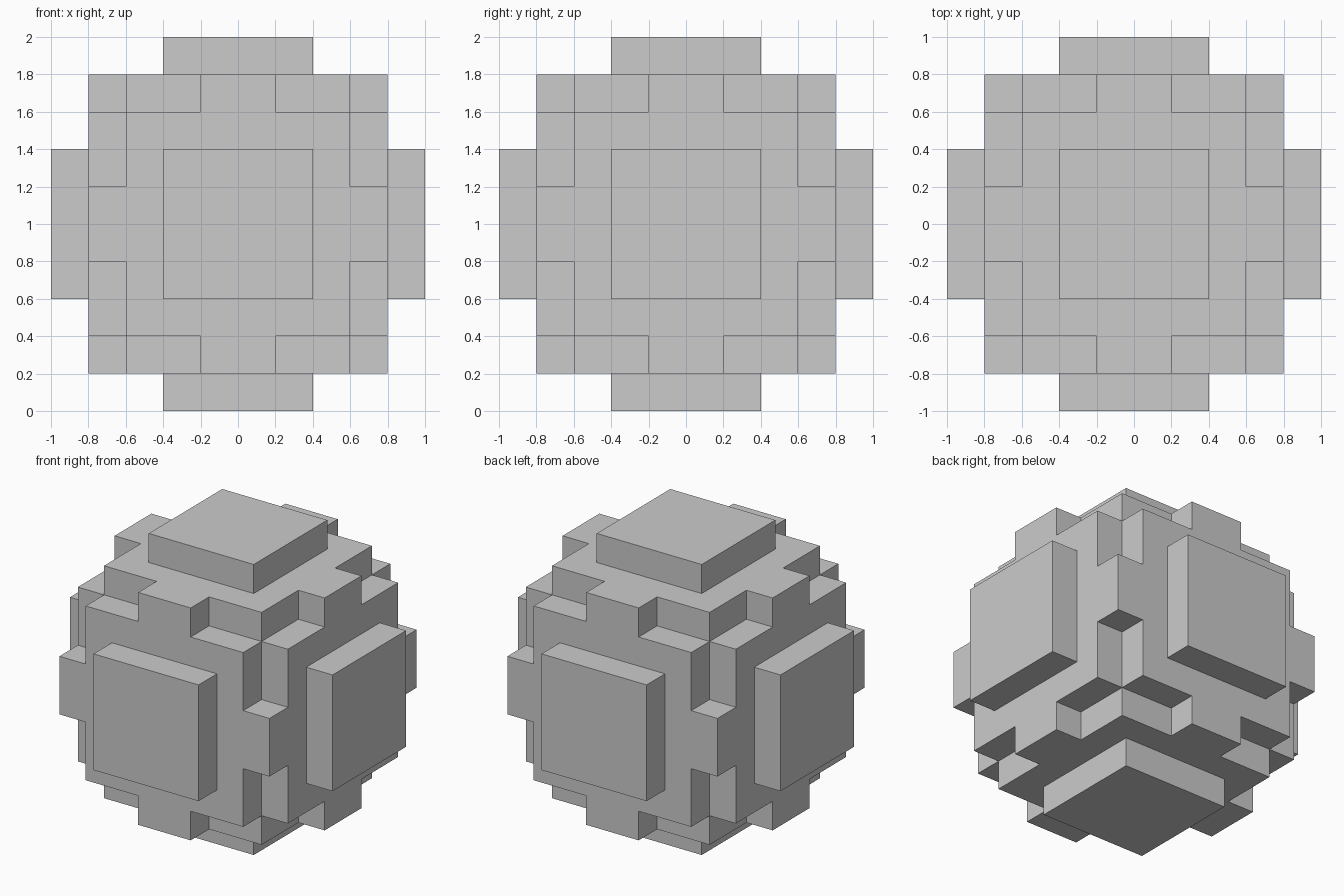
import bpy
import bmesh
from itertools import product
from mathutils import Vector

if "Cube" in bpy.data.objects:
    bpy.data.objects.remove(bpy.data.objects["Cube"])

CELL = 0.2      # size of one block
HALF = 5        # blocks from centre to the outermost face
CENTRE = Vector((0, 0, 1))


def filled(cell):
    """A block belongs to the ball when its centre lies inside the radius."""
    return sum((c + 0.5) ** 2 for c in cell) <= HALF ** 2


# Blocky ball: one watertight skin made of the exposed block sides
bm = bmesh.new()
for cell in product(range(-HALF, HALF), repeat=3):
    if not filled(cell):
        continue
    middle = Vector([c + 0.5 for c in cell])
    for axis, sign in product(range(3), (-1, 1)):
        neighbour = list(cell)
        neighbour[axis] += sign
        if filled(neighbour):
            continue
        normal, u = Vector((0, 0, 0)), Vector((0, 0, 0))
        normal[axis] = sign
        u[(axis + 1) % 3] = 1
        v = normal.cross(u)
        corners = [middle + (normal + u * a + v * b) / 2
                   for a, b in ((-1, -1), (1, -1), (1, 1), (-1, 1))]
        bm.faces.new([bm.verts.new(CENTRE + p * CELL) for p in corners])

bmesh.ops.remove_doubles(bm, verts=bm.verts[:], dist=0.001)
bmesh.ops.recalc_face_normals(bm, faces=bm.faces[:])

mesh = bpy.data.meshes.new("blocky_ball")
bm.to_mesh(mesh)
bm.free()
bpy.context.collection.objects.link(bpy.data.objects.new("blocky_ball", mesh))
